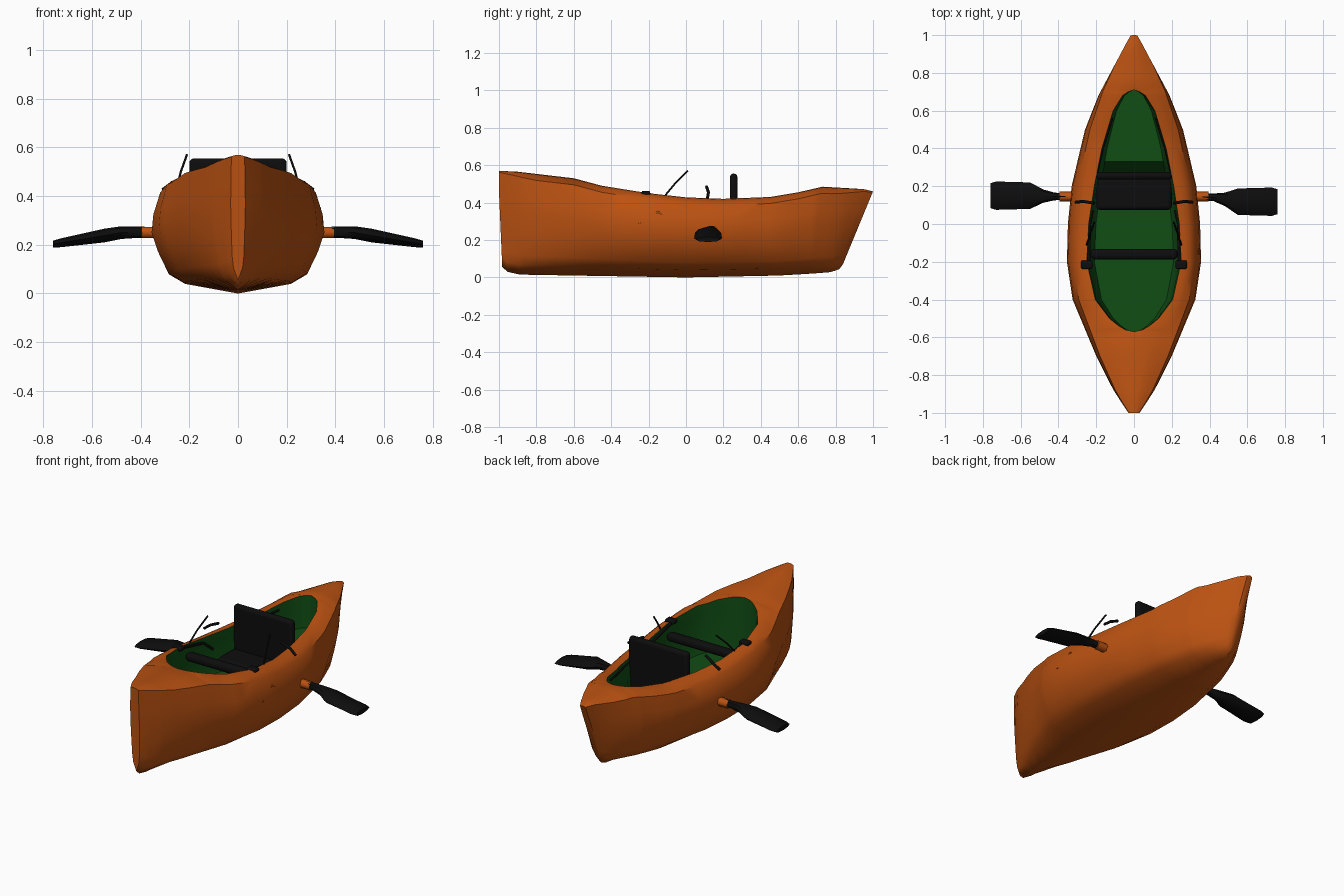
import bpy, bmesh, math
from mathutils import Vector

if "Cube" in bpy.data.objects:
    bpy.data.objects.remove(bpy.data.objects["Cube"])


def material(name, rgb):
    m = bpy.data.materials.new(name)
    m.use_nodes = True
    m.diffuse_color = (*rgb, 1)
    bsdf = m.node_tree.nodes["Principled BSDF"]
    bsdf.inputs["Base Color"].default_value = (*rgb, 1)
    bsdf.inputs["Roughness"].default_value = 0.7
    return m


ORANGE = material("orange", (0.5, 0.085, 0.006))
GREEN = material("dark green", (0.005, 0.075, 0.007))
BLACK = material("black", (0.004, 0.004, 0.004))


def lerp(table, y):
    """Linear lookup in a list of (position, value) pairs."""
    if y <= table[0][0]:
        return table[0][1]
    for (a, va), (b, vb) in zip(table, table[1:]):
        if y <= b:
            return va + (vb - va) * (y - a) / (b - a)
    return table[-1][1]


def loft(name, rings, mat, closed=False, caps=True, mirror=False):
    bm = bmesh.new()
    rows = [[bm.verts.new(p) for p in r] for r in rings]
    n = len(rows[0])
    for r, s in zip(rows, rows[1:]):
        for i in range(n if closed else n - 1):
            j = (i + 1) % n
            bm.faces.new((r[i], r[j], s[j], s[i]))
    if caps:
        bm.faces.new(rows[0])
        bm.faces.new(rows[-1])
    bmesh.ops.remove_doubles(bm, verts=bm.verts, dist=0.0005)
    bmesh.ops.recalc_face_normals(bm, faces=bm.faces)
    me = bpy.data.meshes.new(name)
    bm.to_mesh(me)
    bm.free()
    ob = bpy.data.objects.new(name, me)
    bpy.context.collection.objects.link(ob)
    me.materials.append(mat)
    if mirror:
        mod = ob.modifiers.new("mirror", "MIRROR")
        mod.merge_threshold = 0.001
    smooth(ob)
    return ob


def smooth(ob, angle=40):
    bpy.ops.object.select_all(action="DESELECT")
    ob.select_set(True)
    bpy.context.view_layer.objects.active = ob
    bpy.ops.object.shade_smooth_by_angle(angle=math.radians(angle))


def box(name, loc, size, mat, bevel):
    bpy.ops.mesh.primitive_cube_add(size=1, location=loc)
    ob = bpy.context.object
    ob.name = name
    ob.scale = size
    bpy.ops.object.transform_apply(location=False, rotation=False, scale=True)
    ob.data.materials.append(mat)
    mod = ob.modifiers.new("bevel", "BEVEL")
    mod.width = bevel
    mod.segments = 3
    smooth(ob)
    return ob


def tube(name, points, radius, mat, cyclic=False):
    cu = bpy.data.curves.new(name, "CURVE")
    cu.dimensions = "3D"
    cu.bevel_depth = radius
    cu.bevel_resolution = 1
    cu.use_fill_caps = True
    sp = cu.splines.new("POLY")
    sp.points.add(len(points) - 1)
    for p, co in zip(sp.points, points):
        p.co = (*co, 1)
    sp.use_cyclic_u = cyclic
    cu.materials.append(mat)
    ob = bpy.data.objects.new(name, cu)
    bpy.context.collection.objects.link(ob)
    return ob


# Hull lines along the length: half width, sheer, keel and cockpit opening
WIDTH = [(-1, .03), (-.95, .065), (-.88, .11), (-.7, .2), (-.4, .325), (-.2, .355),
         (0, .35), (.2, .33), (.5, .26), (.7, .185), (.85, .11), (.95, .05), (1, .02)]
SHEER = [(-1, .57), (-.9, .565), (-.6, .53), (-.45, .49), (-.2, .45), (0, .428),
         (.2, .42), (.45, .43), (.6, .455), (.73, .485), (.95, .472), (1, .46)]
KEEL = [(-1, .055), (-.97, .03), (-.9, .015), (0, 0), (.5, .01), (.85, .028), (.96, .045), (1, .07)]
OPEN = [(-.57, 0), (-.56, .045), (-.54, .08), (-.5, .13), (-.4, .205), (-.2, .25), (0, .24),
        (.2, .21), (.4, .17), (.6, .11), (.68, .06), (.7, .03), (.71, 0)]
SIDE = [(0, 0), (.62, .1), (.81, .2), (.93, .42), (1, .6), (.98, .78), (.9, 1)]

keys = {k for t in (WIDTH, SHEER, KEEL, OPEN) for k, v in t}
stations = sorted(keys | {-.3, -.1, .1, .3, -.8, .78, .9})


def rake(y, z):
    """Lean the stem and stern so the bottom is shorter than the deck."""
    return y - (.19 * y ** 5 if y > 0 else .02 * y ** 5) * (1 - min(z / .46, 1))


def hull_ring(y):
    w, top, low, a = (lerp(t, y) for t in (WIDTH, SHEER, KEEL, OPEN))
    drop = min(.035, .25 * w)
    pts = [(w * fx, low + fz * (top - drop - low)) for fx, fz in SIDE]
    edge = .9 * w
    for f in (.66, .33, 0):
        pts.append((a + (edge - a) * f, top - drop * f * f))
    return [Vector((x, rake(y, z), z)) for x, z in pts]


loft("hull", [hull_ring(y) for y in stations], ORANGE, mirror=True)


# Cockpit lining with a raised floor behind the seat
def lining_ring(y):
    a, top = lerp(OPEN, y), lerp(SHEER, y)
    floor = lerp([(.27, .2), (.33, .28)], y)
    pts = [(a, top), (a * .97, top - .05), (a * .92, floor + .04), (a * .84, floor), (0, floor)]
    return [Vector((x, y, z)) for x, z in pts]


inside = sorted([y for y in stations if -.575 < y < .715] + [.27, .33])
loft("cockpit_lining", [lining_ring(y) for y in inside], GREEN, caps=False, mirror=True)

# Seat and front crossbar
box("seat_backrest", (0, .255, .4), (.4, .04, .31), BLACK, .018)
box("seat_cushion", (0, .16, .25), (.4, .17, .08), BLACK, .02)
box("crossbar", (0, -.16, .385), (.46, .055, .05), BLACK, .02)

# Paddles: (distance out, half breadth, height, half thickness)
BLADE = [(.3, .018, .25, .02), (.42, .02, .252, .024), (.48, .035, .25, .026),
         (.55, .07, .238, .028), (.73, .075, .208, .018), (.76, .066, .203, .014)]
for side, label, mid in ((1, "left", .118), (-1, "right", .15)):
    rings = []
    for x, h, z, t in BLADE:
        y = lerp([(.4, .145), (.55, mid)], x)
        section = [(math.cos(k * math.pi / 4), math.sin(k * math.pi / 4)) for k in range(8)]
        rings.append([Vector((side * x, y + c * h, z + s * t)) for c, s in section])
    loft(label + "_paddle", rings, BLACK, closed=True)
    tube(label + "_paddle_collar", [(side * .33, .145, .25), (side * .395, .145, .25)], .026, ORANGE)

    # Rim fittings, lever rods and seat straps
    tube(label + "_rim_hook", [(side * .31, .115, .425), (side * .27, .12, .455), (side * .21, .11, .485)],
         .008, BLACK)
    tube(label + "_lever_rod", [(side * .25, -.11, .44), (side * .235, -.06, .5), (side * .21, .01, .57)],
         .005, BLACK)
    box(label + "_crossbar_bracket", (side * .25, -.215, .45), (.06, .045, .025), BLACK, .008)
    tube(label + "_bracket_arm", [(side * .24, -.22, .45), (side * .235, 0, .4), (side * .22, .07, .34)],
         .008, BLACK)
    tube(label + "_seat_strap", [(side * .2, .25, .4), (side * .165, .4, .4), (side * .115, .56, .42)],
         .006, BLACK)

# Triangular moulding on the left side
tube("side_moulding", [(.342, -.25, .29), (.335, -.15, .35), (.338, -.04, .285)], .006, ORANGE, cyclic=True)
